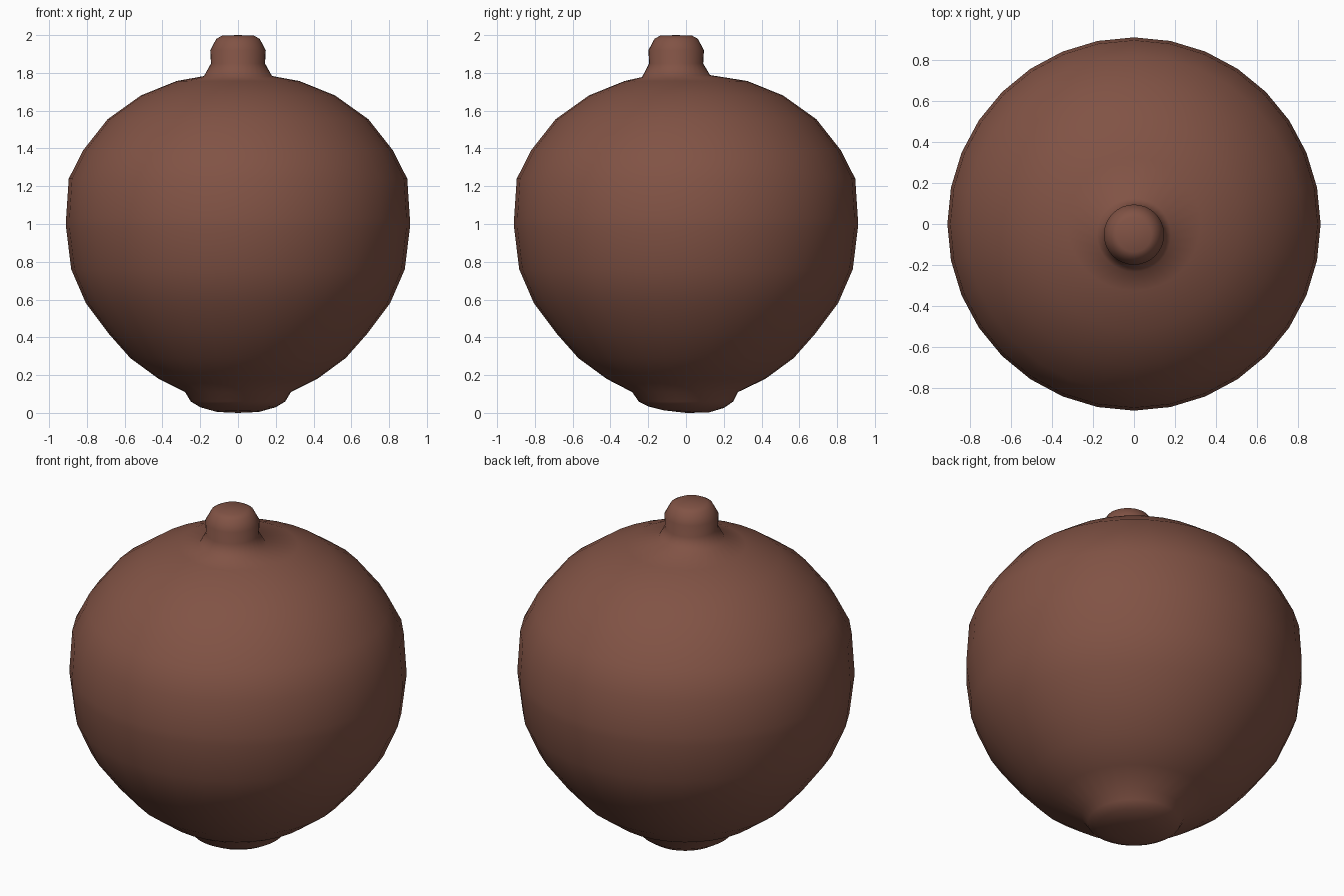
import bpy, bmesh, math

if "Cube" in bpy.data.objects:
    bpy.data.objects.remove(bpy.data.objects["Cube"])

SIDES = 32
# rings of the gourd-shaped body: z, radius, y offset of ring centre, tilt along y
RINGS = [
    (0.008, 0.12, 0.0, -0.05), (0.03, 0.20, 0.0, -0.02), (0.06, 0.25, 0.0, 0), (0.11, 0.28, -0.005, 0),
    (0.18, 0.42, 0.0, 0), (0.29, 0.57, 0.0, 0), (0.42, 0.685, 0.0, 0),
    (0.58, 0.805, 0.0, 0), (0.76, 0.883, 0.0, 0), (0.98, 0.91, 0.0, 0),
    (1.03, 0.91, 0.0, 0), (1.24, 0.896, 0.0, 0), (1.39, 0.82, 0.0, 0),
    (1.555, 0.69, 0.0, 0), (1.68, 0.515, 0.0, 0), (1.757, 0.325, 0.0, 0),
    # stem, set slightly towards the front
    (1.783, 0.18, -0.053, 0.03), (1.85, 0.143, -0.052, 0), (1.92, 0.147, -0.052, 0),
    (1.98, 0.115, -0.052, 0), (1.997, 0.085, -0.052, 0),
]

brown = bpy.data.materials.new("brown")
brown.diffuse_color = (0.22, 0.086, 0.059, 1)
brown.use_nodes = True
brown.node_tree.nodes["Principled BSDF"].inputs["Base Color"].default_value = brown.diffuse_color

# body: stacked rings joined by quads
bm = bmesh.new()
loops = []
for z, r, cy, tilt in RINGS:
    loop = []
    for i in range(SIDES):
        a = 2 * math.pi * i / SIDES
        dy = r * math.sin(a)
        loop.append(bm.verts.new((r * math.cos(a), cy + dy, z + tilt * dy)))
    loops.append(loop)
for lo, hi in zip(loops, loops[1:]):
    for i in range(SIDES):
        j = (i + 1) % SIDES
        bm.faces.new((lo[i], lo[j], hi[j], hi[i]))

# closed underside and stem tip
for loop, z, cy in ((loops[0], 0.0, 0.0), (loops[-1], 2.0, -0.052)):
    tip = bm.verts.new((0, cy, z))
    for i in range(SIDES):
        bm.faces.new((loop[i], loop[(i + 1) % SIDES], tip))
bmesh.ops.recalc_face_normals(bm, faces=bm.faces[:])
for f in bm.faces:
    f.smooth = True

mesh = bpy.data.meshes.new("round_body_with_stem")
bm.to_mesh(mesh)
bm.free()
mesh.materials.append(brown)
obj = bpy.data.objects.new("round_body_with_stem", mesh)
bpy.context.collection.objects.link(obj)
